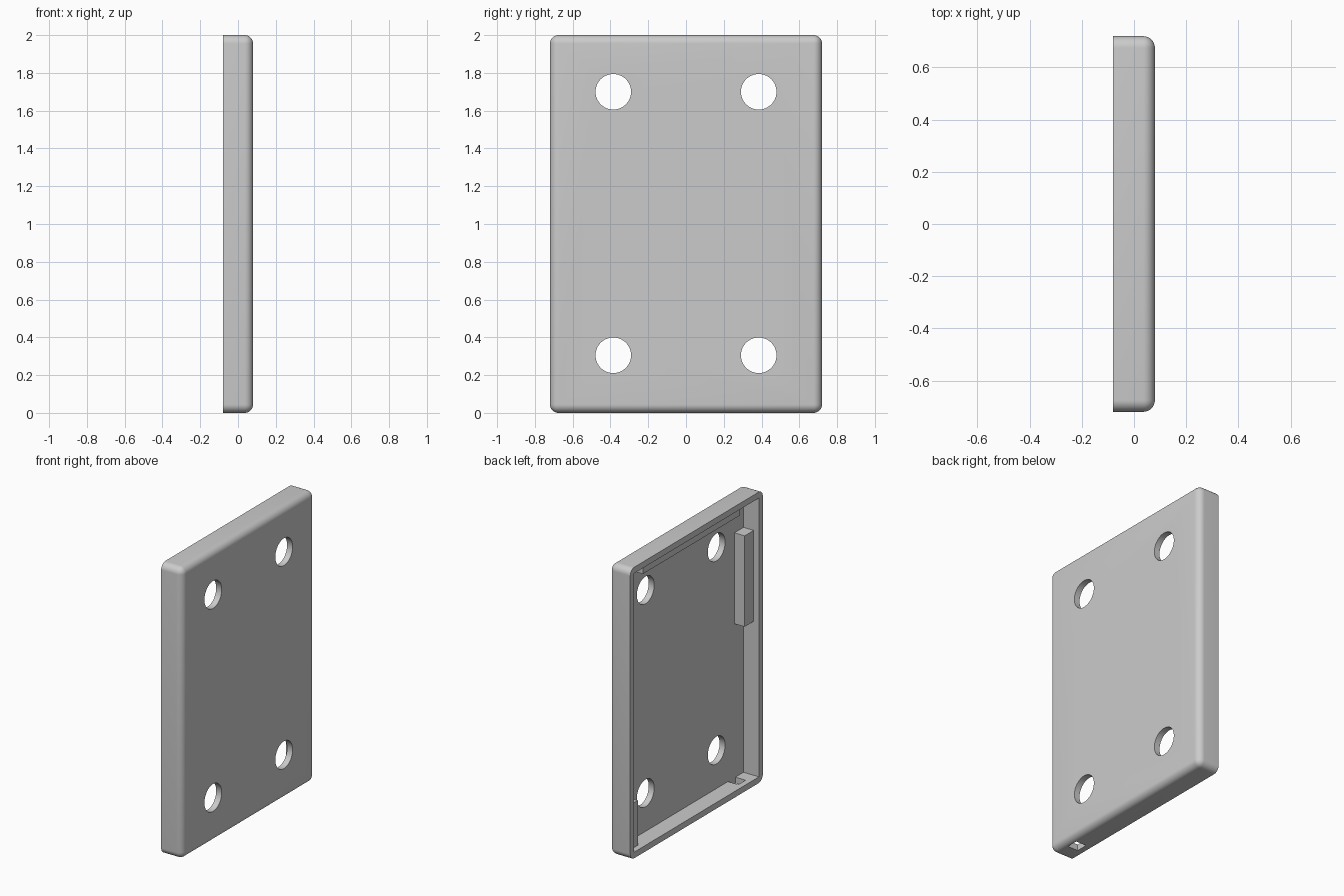
import bpy, bmesh, math
from mathutils import Matrix, Vector

if "Cube" in bpy.data.objects:
    bpy.data.objects.remove(bpy.data.objects["Cube"])

HALF_X, HALF_Y, HEIGHT = 0.08, 0.72, 2.0
WALL, ROUND = 0.042, 0.045
FLOOR_X = HALF_X - WALL
RIB_X = -0.04

grey = bpy.data.materials.new("light_grey")
grey.use_nodes = True
grey.diffuse_color = (0.6, 0.6, 0.6, 1)
grey.node_tree.nodes["Principled BSDF"].inputs["Base Color"].default_value = grey.diffuse_color


def finish(bm, name):
    mesh = bpy.data.meshes.new(name)
    bm.to_mesh(mesh)
    bm.free()
    mesh.materials.append(grey)
    obj = bpy.data.objects.new(name, mesh)
    bpy.context.collection.objects.link(obj)
    return obj


def box_bmesh(low, high):
    low, high = Vector(low), Vector(high)
    bm = bmesh.new()
    place = Matrix.Translation((low + high) / 2) @ Matrix.Diagonal((high - low).to_4d())
    bmesh.ops.create_cube(bm, size=1, matrix=place)
    return bm


def box(name, low, high):
    return finish(box_bmesh(low, high), name)


def cut(target, cutter):
    cutter.hide_render = True
    mod = target.modifiers.new("cut", "BOOLEAN")
    mod.operation, mod.solver, mod.object = "DIFFERENCE", "EXACT", cutter
    bpy.context.view_layer.objects.active = target
    bpy.ops.object.modifier_apply(modifier=mod.name)
    bpy.data.objects.remove(cutter)


# Cover shell: rounded everywhere except around the open side
bm = box_bmesh((-HALF_X, -HALF_Y, 0), (HALF_X, HALF_Y, HEIGHT))
edges = [e for e in bm.edges if any(v.co.x > 0 for v in e.verts)]
bmesh.ops.bevel(bm, geom=edges, offset=ROUND, segments=8, profile=0.5, affect="EDGES")
cover = finish(bm, "cover")

# Hollow inside
cut(cover, box("pocket_cutter", (-0.2, WALL - HALF_Y, WALL),
               (FLOOR_X, HALF_Y - WALL, HEIGHT - WALL)))

# Four round holes through the plate
for y in (-0.385, 0.385):
    for z in (0.305, 1.70):
        bm = bmesh.new()
        bmesh.ops.create_cone(bm, cap_ends=True, segments=64, radius1=0.094, radius2=0.094,
                              depth=0.5, matrix=Matrix.Translation((0, y, z))
                              @ Matrix.Rotation(math.pi / 2, 4, "Y"))
        cut(cover, finish(bm, "hole_cutter"))

# Slot through the bottom wall
cut(cover, box("slot_cutter", (RIB_X, -0.59, -0.1), (FLOOR_X, -0.51, 0.1)))

bpy.ops.object.select_all(action="DESELECT")
cover.select_set(True)
bpy.context.view_layer.objects.active = cover
bpy.ops.object.shade_smooth_by_angle(angle=math.radians(30))

# Inner ribs, sunk slightly into the walls
SINK = 0.005
back_x = FLOOR_X + SINK
side_y = HALF_Y - WALL + SINK
box("long_side_rib", (RIB_X, -side_y, 1.10), (back_x, -0.58, 1.725))
box("short_side_rib", (RIB_X, 0.58, WALL - SINK), (back_x, side_y, 0.35))
box("top_rib", (RIB_X, -0.525, 1.885), (back_x, 0.525, HEIGHT - WALL + SINK))
